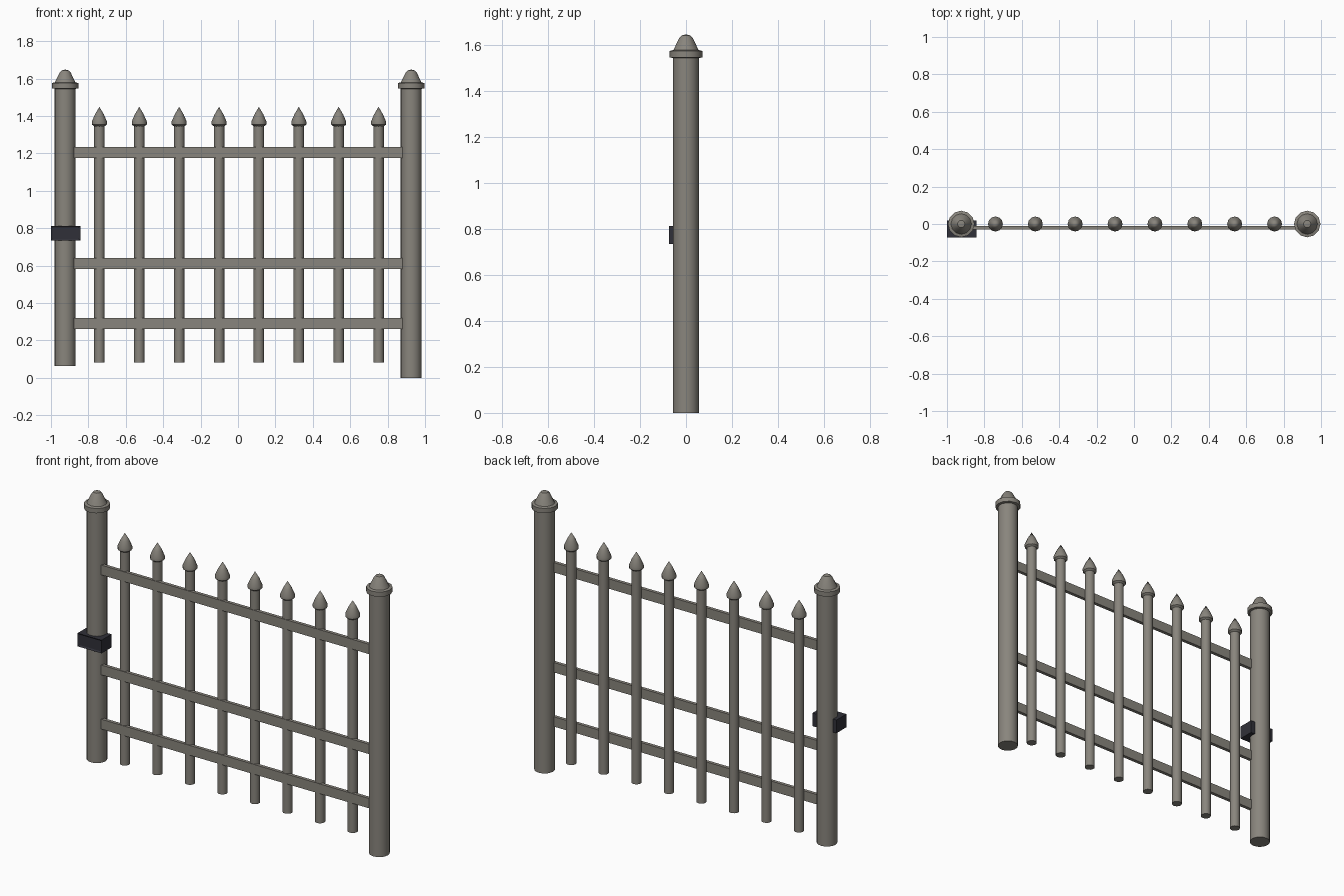
import bpy, bmesh, math

if "Cube" in bpy.data.objects:
    bpy.data.objects.remove(bpy.data.objects["Cube"])


def material(name, rgb):
    m = bpy.data.materials.new(name)
    m.diffuse_color = (*rgb, 1)
    m.use_nodes = True
    m.node_tree.nodes["Principled BSDF"].inputs["Base Color"].default_value = m.diffuse_color
    return m


METAL = material("warm grey metal", (0.25, 0.235, 0.205))
DARK = material("dark latch metal", (0.03, 0.03, 0.04))


def finish(bm, name, mat, smooth=False):
    bmesh.ops.recalc_face_normals(bm, faces=bm.faces[:])
    mesh = bpy.data.meshes.new(name)
    bm.to_mesh(mesh)
    bm.free()
    mesh.materials.append(mat)
    ob = bpy.data.objects.new(name, mesh)
    bpy.context.collection.objects.link(ob)
    if smooth:
        bpy.ops.object.select_all(action='DESELECT')
        ob.select_set(True)
        bpy.context.view_layer.objects.active = ob
        bpy.ops.object.shade_smooth_by_angle(angle=math.radians(31))
    return ob


def turned(name, profile, x, sides, smooth=True):
    """Closed solid of revolution from (radius, z) points."""
    bm = bmesh.new()
    rings = []
    for r, z in profile:
        if r == 0:
            rings.append([bm.verts.new((x, 0, z))] * sides)
        else:
            rings.append([bm.verts.new((x + r * math.cos(2 * math.pi * i / sides),
                                        r * math.sin(2 * math.pi * i / sides), z))
                          for i in range(sides)])
    for a, b in zip(rings, rings[1:]):
        for i in range(sides):
            j = (i + 1) % sides
            quad = dict.fromkeys((a[i], a[j], b[j], b[i]))
            bm.faces.new(list(quad))
    for (r, z), ring in zip(profile, rings):
        if r and ring in (rings[0], rings[-1]):
            bm.faces.new(ring)
    return finish(bm, name, METAL, smooth)


def box_mesh(lo, hi):
    bm = bmesh.new()
    bmesh.ops.create_cube(bm, size=1)
    for v in bm.verts:
        v.co = [(a + b) / 2 + c * (b - a) for a, b, c in zip(lo, hi, v.co)]
    return bm


# End posts with collar and domed cap; the left one hangs above the ground
CAP = [(0.055, 1.545), (0.071, 1.548), (0.071, 1.576), (0.055, 1.58),
       (0.049, 1.592), (0.03, 1.631), (0.02, 1.643), (0, 1.648)]
for side, x, base in (("left", -0.924, 0.062), ("right", 0.926, 0.0)):
    turned(side + "_post", [(0.056, base), (0.056, 1.56)], x, 20)
    turned(side + "_post_cap", CAP, x, 12)

# Pickets with pointed heads
HEAD = [(0.028, 1.345), (0.04, 1.354), (0.04, 1.371), (0.024, 1.408), (0, 1.449)]
for i in range(8):
    x = -0.741 + i * 0.2132
    turned(f"picket_{i + 1}", [(0.028, 0.083), (0.028, 1.35)], x, 16)
    turned(f"picket_head_{i + 1}", HEAD, x, 12)

# Flat rails across the front of the pickets
for name, z in (("lower", 0.291), ("middle", 0.612), ("upper", 1.204)):
    finish(box_mesh((-0.876, -0.03, z - 0.029), (0.88, -0.01, z + 0.029)),
           name + "_rail", METAL)

# Latch box with shallow recessed front panel
bm = box_mesh((-1.0, -0.073, 0.735), (-0.843, 0.02, 0.813))
bm.normal_update()
front = [f for f in bm.faces if f.normal.y < -0.9]
bmesh.ops.inset_region(bm, faces=front, thickness=0.012)
for v in front[0].verts:
    v.co.y += 0.005
finish(bm, "latch", DARK)
